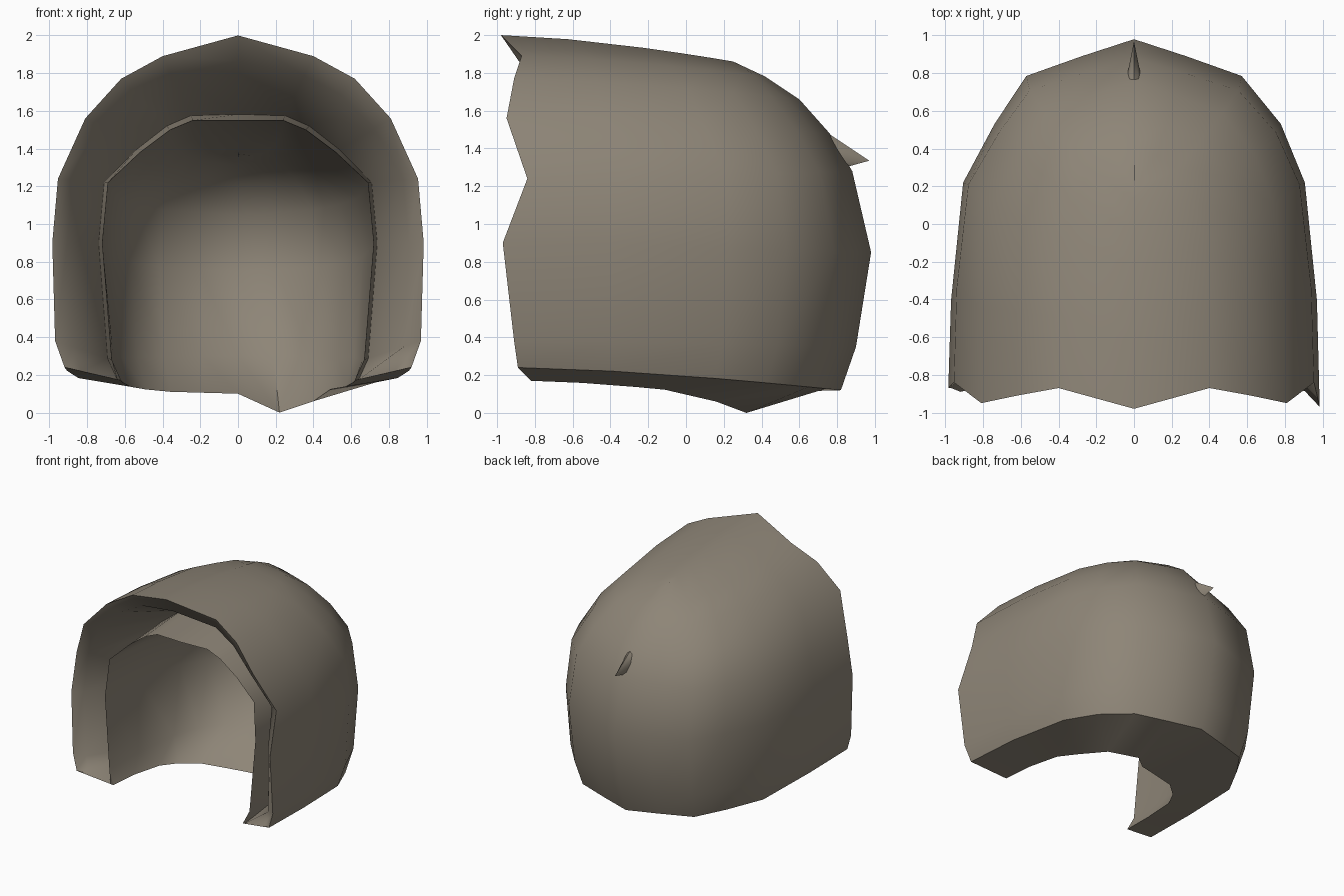
import bpy, bmesh
from mathutils import Vector, Matrix

if "Cube" in bpy.data.objects:
    bpy.data.objects.remove(bpy.data.objects["Cube"])

# Half plan curve of every level: (width fraction, depth fraction), front to back
PLAN = [(1, 0), (.985, .29), (.92, .61), (.79, .77), (.58, .90), (.28, .954), (0, 1)]

# Levels from bottom rim to crest: half width, front y, back y, front z, back z
OUTER = [(.92, -.89, .82, .24, .12), (.97, -.91, .90, .38, .35),
         (.985, -.97, .98, .90, .85), (.955, -.84, .88, 1.24, 1.28),
         (.81, -.95, .76, 1.56, 1.48), (.62, -.91, .60, 1.77, 1.66),
         (.40, -.87, .42, 1.89, 1.78), (0, -.98, .25, 2.0, 1.86)]
INNER = [(.62, -.82, .10, .17, .10), (.67, -.80, .52, .28, .30),
         (.72, -.79, .76, .90, .75), (.69, -.77, .72, 1.22, 1.05),
         (.52, -.76, .60, 1.38, 1.22), (.36, -.76, .45, 1.50, 1.31),
         (.24, -.76, .35, 1.55, 1.35), (0, -.77, .2, 1.55, 1.37)]


def level_path(w, yf, yb, zf, zb):
    """U-shaped path: right front, round the back, left front."""
    half = [Vector((w * a, yf + (yb - yf) * t, zf + (zb - zf) * t ** 1.5)) for a, t in PLAN]
    return half + [Vector((-p.x, p.y, p.z)) for p in half[-2::-1]]


mat = bpy.data.materials.new("dark_taupe")
mat.diffuse_color = (.27, .235, .185, 1)
mat.use_nodes = True
mat.node_tree.nodes["Principled BSDF"].inputs["Base Color"].default_value = mat.diffuse_color


def make_object(name, bm):
    bmesh.ops.recalc_face_normals(bm, faces=bm.faces)
    mesh = bpy.data.meshes.new(name)
    bm.to_mesh(mesh)
    bm.free()
    mesh.materials.append(mat)
    ob = bpy.data.objects.new(name, mesh)
    bpy.context.collection.objects.link(ob)
    bpy.ops.object.select_all(action='DESELECT')
    ob.select_set(True)
    bpy.context.view_layer.objects.active = ob
    bpy.ops.object.shade_smooth_by_angle(angle=.9)
    return ob


# Helmet shell: outer skin, front rim with a deep channel, lining and broad bottom rim
bm = bmesh.new()
outer = [level_path(*l) for l in OUTER]
inner = [level_path(*l) for l in INNER]
for path in outer:                        # flatter left rear quarter
    path[9].x *= .95
for k in (1, 2):                          # left front rim sits further back
    outer[k][-1].y = -.87
inner[0][5] = Vector((.22, .32, 0))       # low point of the neck rim
inner[0][4] = Vector((.40, .16, .06))
outer_rows, inner_rows = [], []
for k, (o, i) in enumerate(zip(outer, inner)):
    depth = 0 if k == 0 else .5
    lip = [bm.verts.new(o[e].lerp(i[e], .3) + Vector((0, .03, 0))) for e in (0, -1)]
    floor = [bm.verts.new(o[e].lerp(i[e], .93) + Vector((0, depth, 0))) for e in (0, -1)]
    outer_rows.append([floor[0], lip[0]] + [bm.verts.new(p) for p in o] + [lip[1], floor[1]])
    inner_rows.append([floor[0]] * 2 + [bm.verts.new(p) for p in i] + [floor[1]] * 2)


def skin(row_a, row_b):
    for j in range(len(row_a) - 1):
        face = list(dict.fromkeys([row_a[j], row_a[j + 1], row_b[j + 1], row_b[j]]))
        if len(face) > 2:
            bm.faces.new(face)


for rows in (outer_rows, inner_rows):
    for a, b in zip(rows, rows[1:]):
        skin(a, b)
skin(outer_rows[0], inner_rows[0])
bmesh.ops.remove_doubles(bm, verts=bm.verts, dist=.0005)
bmesh.ops.dissolve_degenerate(bm, edges=bm.edges, dist=.0005)
make_object("helmet_shell", bm)

# Small pointed fin on the upper back
bm = bmesh.new()
bmesh.ops.create_cone(bm, cap_ends=True, segments=8, radius1=1, radius2=0, depth=1,
                      matrix=Matrix.Translation((0, 0, .5)))
tip, base = Vector((0, .97, 1.335)), Vector((0, .77, 1.40))
up = Vector((0, -.055, .105))
for v in bm.verts:
    v.co = base + (tip - base) * v.co.z + up * v.co.y + Vector((.04 * v.co.x, 0, 0))
make_object("back_fin", bm)
